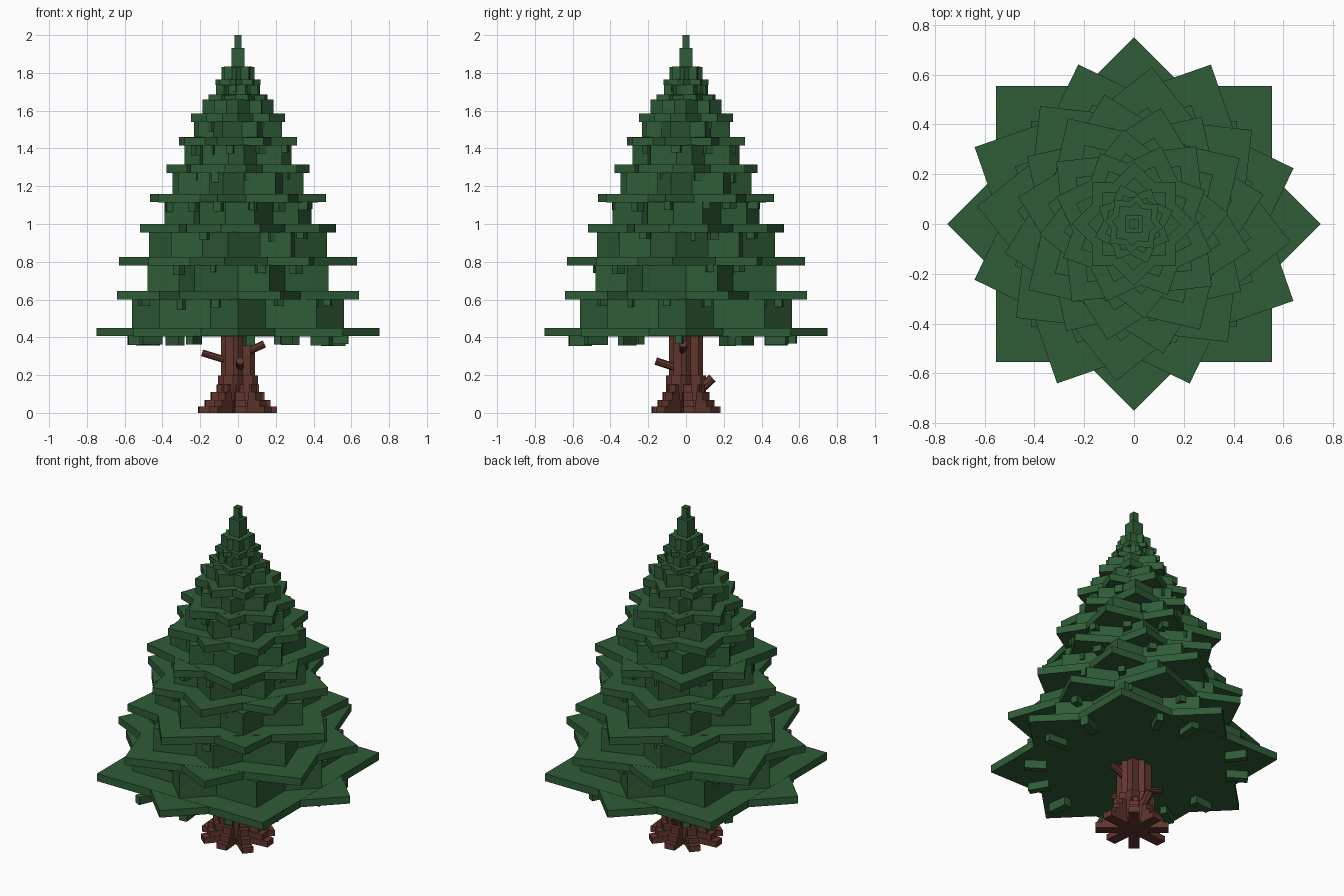
import bpy, math, random
from mathutils import Matrix, Vector

cube = bpy.data.objects.get("Cube")
if cube:
    bpy.data.objects.remove(cube, do_unlink=True)
random.seed(4)


def material(name, rgb):
    m = bpy.data.materials.new(name)
    m.use_nodes = True
    m.diffuse_color = (*rgb, 1)
    m.node_tree.nodes["Principled BSDF"].inputs["Base Color"].default_value = (*rgb, 1)
    return m


green = material("needle green", (0.028, 0.108, 0.038))
brown = material("bark brown", (0.120, 0.036, 0.027))


def finish(name, mat):
    ob = bpy.context.object
    ob.name = name
    ob.data.materials.append(mat)
    return ob


def box(name, mat, centre, size, turn=0.0):
    bpy.ops.mesh.primitive_cube_add(size=1, location=centre, rotation=(0, 0, turn))
    bpy.context.object.scale = size
    return finish(name, mat)


def square(name, mat, radius, z0, z1, turn):
    """Square slab given by its corner radius."""
    side = radius * math.sqrt(2)
    return box(name, mat, (0, 0, (z0 + z1) / 2), (side, side, z1 - z0), turn)


def star(name, mat, radius, z0, z1, turn):
    """Two crossed squares, the second slightly smaller."""
    square(name + "_a", mat, radius, z0, z1, turn)
    square(name + "_b", mat, radius * 0.955, z0 + 0.001, z1 - 0.001, turn + math.pi / 4)


def stub(name, start, end, radius):
    a, b = Vector(start), Vector(end)
    d = b - a
    bpy.ops.mesh.primitive_cylinder_add(vertices=8, radius=radius, depth=d.length,
                                        location=(a + b) / 2,
                                        rotation=d.to_track_quat('Z', 'Y').to_euler())
    return finish(name, brown)


# Foliage tiers: wide plate, narrower core above it, small sprigs hanging below
tiers = [(0.405, 0.785), (0.60, 0.711), (0.78, 0.634), (0.955, 0.533), (1.115, 0.500),
         (1.27, 0.400), (1.415, 0.330), (1.54, 0.250), (1.655, 0.165), (1.735, 0.125)]
tops = [z for z, r in tiers[1:]] + [1.83]
for i, ((z, r), top) in enumerate(zip(tiers, tops)):
    turn = math.radians(19.25 * i)
    plate_top = z + (0.045 if i < 8 else 0.03)
    star(f"branch_plate_{i + 1}", green, r, z, plate_top, turn)
    star(f"foliage_core_{i + 1}", green, r * 0.747, plate_top - 0.003, top + 0.003, turn)
    count = 12 if i < 8 else 8
    for k in range(count):
        a = turn + 2 * math.pi * (k + random.uniform(-0.25, 0.25)) / count
        d = r * random.uniform(0.66, 0.76)
        h = random.uniform(0.035, 0.055)
        long = 0.12 if i == 0 else random.uniform(0.04, 0.06)
        wide = random.uniform(0.035, 0.05)
        if i > 6:
            long, wide = 0.035, 0.03
        box(f"sprig_{i + 1}_{k + 1}", green,
            (d * math.cos(a), d * math.sin(a), z - h / 2 + 0.002), (long, wide, h), a)

# Tip
box("tip_lower", green, (0, 0, 1.88), (0.07, 0.07, 0.106))
box("tip_upper", green, (0, 0, 1.965), (0.036, 0.036, 0.07))

# Trunk
star("trunk_upper", brown, 0.095, 0.19, 0.41, 0)
star("trunk_lower", brown, 0.112, 0, 0.20, 0)

# Stepped roots: angle in degrees, reach
roots = [(5, 0.205), (50, 0.20), (95, 0.18), (140, 0.19),
         (185, 0.21), (230, 0.20), (275, 0.18), (320, 0.21)]
for n, (deg, reach) in enumerate(roots):
    a = math.radians(deg)
    for s, (share, height) in enumerate([(1, 0.035), (0.83, 0.068), (0.68, 0.11), (0.54, 0.15)]):
        length = reach * share
        box(f"root_{n + 1}_step_{s + 1}", brown,
            (length / 2 * math.cos(a), length / 2 * math.sin(a), height / 2),
            (length, 0.062 - 0.006 * s, height), a)

# Broken branch stubs
stub("stub_right", (-0.05, 0, 0.275), (-0.19, 0, 0.318), 0.018)
stub("stub_left", (0.04, -0.015, 0.32), (0.14, -0.015, 0.365), 0.02)
stub("stub_front", (0.01, -0.04, 0.235), (0.01, -0.16, 0.275), 0.02)
stub("stub_back", (0, 0.06, 0.11), (0, 0.14, 0.185), 0.025)
